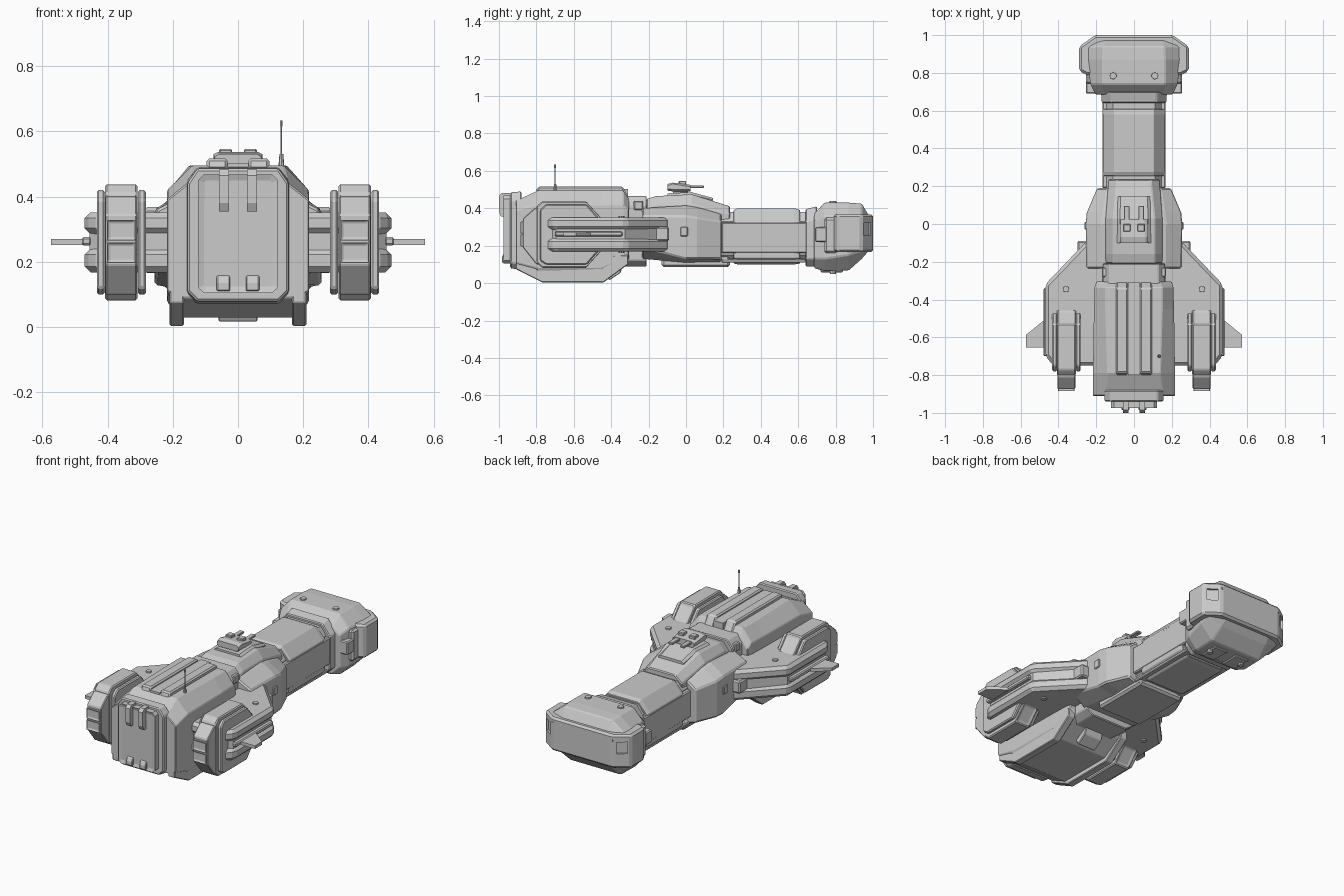
import bpy, bmesh
from mathutils import Vector


def finish(name, bm, mirror=False, bevel=0.0):
    bmesh.ops.recalc_face_normals(bm, faces=bm.faces)
    me = bpy.data.meshes.new(name)
    bm.to_mesh(me)
    bm.free()
    ob = bpy.data.objects.new(name, me)
    bpy.context.collection.objects.link(ob)
    if bevel:
        m = ob.modifiers.new("bevel", 'BEVEL')
        m.width, m.segments, m.limit_method = bevel, 1, 'ANGLE'
    if mirror:
        ob.modifiers.new("mirror", 'MIRROR')
    return ob


def skin(rings):
    """Closed mesh through equal-length rings of points."""
    bm = bmesh.new()
    vs = [[bm.verts.new(p) for p in r] for r in rings]
    n = len(vs[0])
    for a, b in zip(vs, vs[1:]):
        for i in range(n):
            bm.faces.new((a[i], a[(i + 1) % n], b[(i + 1) % n], b[i]))
    bm.faces.new(vs[0])
    bm.faces.new(vs[-1])
    bmesh.ops.recalc_face_normals(bm, faces=bm.faces)
    return bm


def inset(bm, direction, width, depth):
    d = Vector(direction).normalized()
    bm.normal_update()
    f = max(bm.faces, key=lambda f: f.normal.dot(d))
    bmesh.ops.inset_region(bm, faces=[f], thickness=width)
    bmesh.ops.translate(bm, verts=f.verts, vec=f.normal * depth)


def loft(name, rows, bevel=0.0):
    """Octagonal sections: y, top/mid/bottom half widths, four heights from bottom to top."""
    rings = []
    for y, t, m, b, z0, z1, z2, z3 in rows:
        half = [(b, z0), (m, z1), (m, z2), (t, z3)]
        rings.append([(x, y, z) for x, z in half] + [(-x, y, z) for x, z in half[::-1]])
    return finish(name, skin(rings), bevel=bevel)


def prism(name, pts, axis, a, b, mirror=False, bevel=0.0, panels=()):
    """axis x: pts are (y, z); axis z: pts are (x, y)."""
    put = (lambda p, c: (c, p[0], p[1])) if axis == 'x' else (lambda p, c: (p[0], p[1], c))
    bm = skin([[put(p, c) for p in pts] for c in (a, b)])
    for p in panels:
        inset(bm, *p)
    return finish(name, bm, mirror, bevel)


def box(name, x, y, z, mirror=False, bevel=0.0, panels=()):
    pts = [(x[0], y[0]), (x[1], y[0]), (x[1], y[1]), (x[0], y[1])]
    return prism(name, pts, 'z', z[0], z[1], mirror, bevel, panels)


def rod(name, x, y, z0, z1, r0, r1, n=8, mirror=False):
    bm = bmesh.new()
    bmesh.ops.create_cone(bm, cap_ends=True, segments=n, radius1=r0, radius2=r1, depth=z1 - z0)
    bmesh.ops.translate(bm, verts=bm.verts, vec=(x, y, (z0 + z1) / 2))
    return finish(name, bm, mirror)


# Cargo hull with belly rails and roof ridges
loft("cargo_hull", [(-.91, .155, .218, .18, .09, .11, .39, .44),
                    (-.79, .14, .217, .19, .03, .08, .42, .495),
                    (-.45, .15, .212, .19, .03, .08, .42, .495),
                    (-.335, .15, .208, .18, .10, .13, .42, .495),
                    (-.305, .14, .20, .17, .13, .15, .39, .45)], .004)
prism("belly_rail", [(-.91, .13), (-.91, .075), (-.77, .004), (-.44, .004), (-.31, .1), (-.31, .15)],
      'x', .166, .21, True, .004)
prism("roof_ridge", [(-.81, .46), (-.79, .517), (-.34, .517), (-.3, .45)], 'x', .032, .096, True, .008)
box("roof_spine", (-.032, .032), (-.8, -.31), (.45, .503))
prism("belly_hatch", [(-.43, .05), (-.41, .015), (-.35, .055), (-.33, .12)], 'x', -.06, .06, bevel=.004)

# Loading door
loft("door_frame", [(-.94, .125, .155, .125, .08, .11, .44, .485),
                    (-.88, .125, .157, .125, .07, .10, .45, .49)], .006)
bm = skin([[(x, y, z) for x, z in ((-.105, .105), (-.122, .12), (-.122, .45), (-.105, .468),
                                   (.105, .468), (.122, .45), (.122, .12), (.105, .105))]
           for y in (-.975, -.92)])
inset(bm, (0, -1, 0), .02, -.006)
finish("door_panel", bm)
prism("door_latch", [(-.96, .355), (-.988, .355), (-1, .38), (-1, .465), (-.985, .483), (-.94, .483)],
      'x', .028, .058, True)
prism("door_hinge", [(-.96, .11), (-.985, .11), (-.985, .135), (-.975, .158), (-.96, .158)],
      'x', .024, .066, True, .004)

# Antenna
rod("antenna_base", .133, -.7, .48, .53, .01, .006)
rod("antenna_mast", .133, -.7, .53, .62, .003, .003, 6)
rod("antenna_tip", .133, -.7, .615, .634, .0045, .0045, 6)

# Side wings: two slabs around a recessed core
def wing_outline(d):
    return [(.15, -.07 - d), (.25, -.09 - d), (.47 - d, -.32 - d * .4), (.47 - d, -.70 + d * .4),
            (.425 - d, -.75 + d), (.15, -.75 + d)]


prism("wing_upper", wing_outline(0), 'z', .285, .352, True, .018)
prism("wing_lower", wing_outline(0), 'z', .168, .24, True, .018)
prism("wing_core", wing_outline(.015), 'z', .2, .32, True)
prism("wing_fin", [(.44, -.49), (.48, -.512), (.573, -.588), (.573, -.655), (.44, -.655)],
      'z', .251, .27, True)
box("wing_edge_block", (.45, .479), (-.70, -.34), (.25, .276), True, .006)
box("wing_root_clamp", (.235, .30), (-.17, -.09), (.225, .30), True, .008)
rod("wing_bolt", .36, -.345, .34, .36, .018, .016, 8, True)
rod("wing_bolt_lower", .36, -.345, .16, .18, .016, .018, 8, True)

# Engine pods
prism("pod_core", [(-.77, .437), (-.53, .437), (-.45, .35), (-.45, .17), (-.53, .082), (-.77, .082),
                   (-.80, .11), (-.80, .41)], 'x', .308, .408, True, .006,
      [((0, .7, .7), .016, -.008), ((0, .7, -.7), .016, -.008)])
for side, x in (("inner", .282), ("outer", .408)):
    prism("pod_frame_" + side, [(-.78, .39), (-.75, .42), (-.53, .42), (-.47, .35), (-.47, .17),
                                (-.53, .1), (-.75, .1), (-.78, .12)], 'x', x, x + .025, True, .006)
prism("pod_tail", [(-.78, .40), (-.81, .40), (-.872, .345), (-.872, .19), (-.80, .10), (-.78, .10)],
      'x', .31, .406, True, .004)
for name, z in (("upper", .265), ("lower", .196)):
    box("nozzle_" + name, (.314, .402), (-.886, -.85), (z, z + .064), True, .003,
        [((0, -1, 0), .012, -.008)])

# Middle hull
loft("middle_hull", [(-.235, .17, .25, .17, .13, .19, .36, .40),
                     (0, .17, .256, .15, .11, .13, .36, .415),
                     (.06, .16, .25, .14, .11, .13, .35, .405),
                     (.19, .14, .195, .14, .11, .13, .33, .37)], .008)
loft("hull_joint", [(-.36, .13, .165, .12, .09, .12, .42, .465),
                    (-.21, .13, .165, .12, .09, .12, .42, .465)], .005)
loft("middle_roof", [(-.21, .11, .15, .15, .3, .34, .40, .45),
                     (-.16, .11, .15, .15, .3, .34, .42, .465),
                     (.03, .11, .15, .15, .3, .34, .42, .475),
                     (.235, .09, .135, .135, .3, .32, .37, .41)], .005)
box("middle_keel", (-.15, .15), (-.13, .235), (.085, .14), bevel=.012)
box("side_port", (.24, .262), (-.03, .01), (.25, .30), True, .004)
box("joint_hatch", (.10, .17), (-.28, -.23), (.39, .44), True, .006)

# Turret
loft("turret_base", [(-.1, .075, .09, .09, .42, .45, .468, .48),
                     (.03, .075, .09, .09, .42, .45, .472, .486),
                     (.145, .07, .085, .085, .41, .43, .445, .455)])
box("turret_ring", (-.05, .05), (-.07, .01), (.47, .50))
loft("turret_body", [(-.1, .06, .072, .06, .495, .505, .52, .53),
                     (-.07, .06, .075, .06, .49, .50, .53, .537),
                     (.025, .055, .072, .06, .49, .50, .515, .525)])
box("turret_sight", (.018, .058), (-.04, .0), (.52, .546), True, .004)
box("turret_barrel", (.024, .054), (.0, .095), (.508, .522), True, .003)

# Neck
loft("neck_core", [(.17, .11, .145, .11, .115, .15, .33, .38),
                   (.72, .11, .145, .11, .115, .15, .33, .38)])
loft("neck_sleeve", [(.255, .105, .16, .12, .105, .135, .33, .39),
                     (.275, .105, .165, .12, .10, .135, .33, .40),
                     (.58, .105, .165, .12, .10, .135, .33, .40),
                     (.61, .105, .16, .12, .105, .135, .33, .39)], .003)
box("neck_rail", (.13, .167), (.19, .66), (.16, .325), True, .006)
box("neck_skid", (.11, .158), (.19, .64), (.11, .128), True, .004)
loft("neck_collar", [(.64, .12, .17, .13, .09, .13, .33, .395),
                     (.70, .12, .175, .13, .09, .13, .34, .41)], .005)

# Head
loft("head_shell", [(.685, .15, .205, .15, .08, .13, .33, .37),
                    (.74, .165, .23, .17, .065, .13, .36, .43),
                    (.87, .165, .25, .17, .068, .15, .36, .43),
                    (.94, .16, .25, .16, .13, .17, .36, .425),
                    (.975, .15, .21, .15, .17, .19, .34, .365)], .006)
bridge = prism("bridge_band", [(-.29, .81), (-.29, .94), (-.205, 1), (.205, 1), (.29, .94), (.29, .81),
                               (.25, .79), (-.25, .79)], 'z', .165, .368, bevel=.012)
for i, x in enumerate((-.15, -.05, .05, .15)):
    box("bridge_window_%d" % i, (x - .04, x + .04), (.99, 1), (.255, .325),
        panels=[((0, 1, 0), .006, -.006)])
box("bridge_lintel", (-.205, .205), (.985, 1), (.327, .34))

# Corner windows cut into the bridge chamfers, with the front strip
cut = bmesh.new()
for s in (-1, 1):
    c, t, n = Vector((s * .2475, .97, 0)), Vector((s * .817, -.577, 0)), Vector((s * .577, .817, 0))
    pts = [c + t * u + n * v for u, v in ((-.03, -.012), (.03, -.012), (.03, .03), (-.03, .03))]
    lo, hi = [[cut.verts.new((p.x, p.y, z)) for p in pts] for z in (.255, .325)]
    cut.faces.new(lo)
    cut.faces.new(hi)
    for i in range(4):
        cut.faces.new((lo[i], lo[i - 1], hi[i - 1], hi[i]))
cutter = finish("window_cutter", cut)
cutter.hide_render = cutter.hide_viewport = True
m = bridge.modifiers.new("windows", 'BOOLEAN')
m.object, m.solver = cutter, 'EXACT'

# Head fittings
box("head_side_box", (.19, .255), (.69, .755), (.22, .30), True, .006)
box("head_side_cheek", (.20, .255), (.74, .81), (.16, .35), True, .012)
box("chin_panel", (.03, .12), (.72, .84), (.058, .08), True, .005)
rod("head_bolt", .11, .785, .42, .438, .02, .018, 8, True)
rod("chin_bolt", .11, .785, .048, .07, .016, .018, 8, True)
